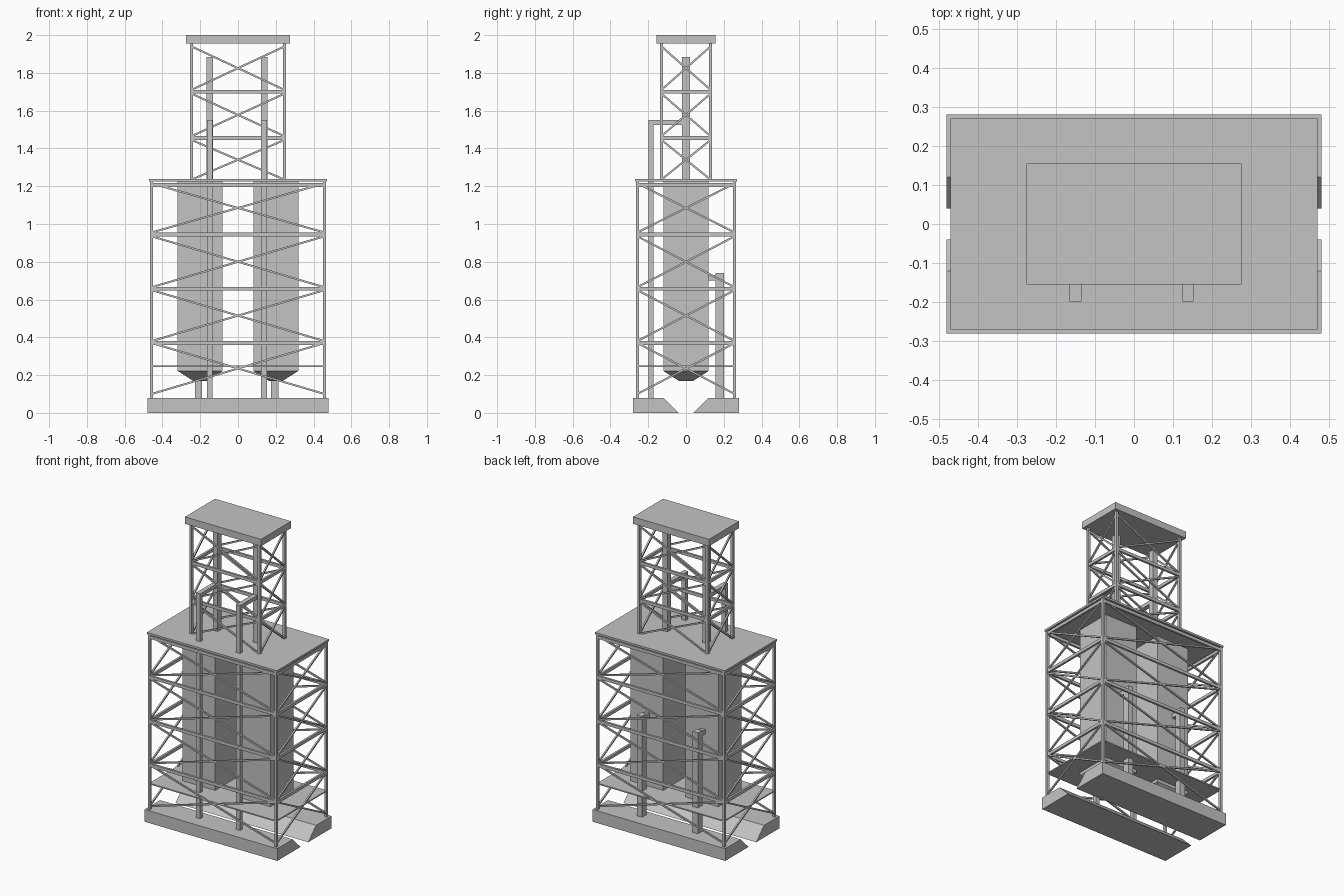
import bpy, bmesh
from mathutils import Vector

cube = bpy.data.objects.get("Cube")
if cube:
    bpy.data.objects.remove(cube, do_unlink=True)

steel = bpy.data.materials.new("grey steel")
GREY = (0.55, 0.55, 0.55, 1)
steel.diffuse_color = GREY
steel.use_nodes = True
steel.node_tree.nodes["Principled BSDF"].inputs["Base Color"].default_value = GREY


def finish(name, bm):
    bmesh.ops.recalc_face_normals(bm, faces=bm.faces)
    mesh = bpy.data.meshes.new(name)
    bm.to_mesh(mesh)
    bm.free()
    mesh.materials.append(steel)
    obj = bpy.data.objects.new(name, mesh)
    bpy.context.collection.objects.link(obj)
    return obj


def add_box(bm, lo, hi):
    lo, hi = Vector(lo), Vector(hi)
    verts = bmesh.ops.create_cube(bm, size=1)["verts"]
    for v in verts:
        v.co = (lo + hi) / 2 + v.co * (hi - lo)
    return verts


def box(name, lo, hi):
    bm = bmesh.new()
    add_box(bm, lo, hi)
    return finish(name, bm)


def add_bar(bm, a, b, width, height):
    """Square bar between two points."""
    a, b = Vector(a), Vector(b)
    d = b - a
    rot = d.to_track_quat('Y', 'Z')
    for v in bmesh.ops.create_cube(bm, size=1)["verts"]:
        v.co = (a + b) / 2 + rot @ Vector((v.co.x * width, v.co.y * d.length, v.co.z * height))


def lattice(name, hx, hy, post, bottom, top, bays, beams, brace):
    """Four corner posts, ring beams and crossed braces on every side."""
    corners = [(-hx, -hy), (hx, -hy), (hx, hy), (-hx, hy)]
    sides = list(zip(corners, corners[1:] + corners[:1]))
    bm = bmesh.new()
    for x, y in corners:
        add_box(bm, (x - post / 2, y - post / 2, bottom), (x + post / 2, y + post / 2, top))
    finish(name + "_posts", bm)
    bm = bmesh.new()
    for z in beams:
        for p, q in sides:
            add_bar(bm, (*p, z), (*q, z), 0.014, 0.02)
    finish(name + "_ring_beams", bm)
    bm = bmesh.new()
    for z0, z1 in bays:
        for p, q in sides:
            add_bar(bm, (*p, z0), (*q, z1), brace, brace)
            add_bar(bm, (*p, z1), (*q, z0), brace, brace)
    finish(name + "_cross_braces", bm)


# Sloped footings, front and back
for name, s in (("front_footing", -1), ("back_footing", 1)):
    bm = bmesh.new()
    profile = [(0.28, 0), (0.04, 0), (0.12, 0.08), (0.28, 0.08)]
    face = bm.faces.new([bm.verts.new((-0.48, s * y, z)) for y, z in profile])
    ext = bmesh.ops.extrude_face_region(bm, geom=[face])["geom"]
    bmesh.ops.translate(bm, vec=(0.96, 0, 0),
                        verts=[g for g in ext if isinstance(g, bmesh.types.BMVert)])
    finish(name, bm)

# Main frame with its decks
lattice("main_frame", 0.458, 0.258, 0.016, 0.08, 1.225,
        [(0.1, 0.37), (0.38, 0.65), (0.665, 0.935), (0.955, 1.215)],
        [0.37, 0.657, 0.945, 1.207], 0.01)
box("lower_deck", (-0.46, -0.26, 0.242), (0.46, 0.26, 0.25))
box("upper_deck", (-0.47, -0.27, 1.224), (0.47, 0.27, 1.237))

# Upper tower with its roof
lattice("tower_frame", 0.246, 0.13, 0.016, 1.237, 1.96,
        [(1.235, 1.445), (1.465, 1.69), (1.71, 1.94)], [1.455, 1.70], 0.01)
box("tower_roof", (-0.275, -0.155, 1.955), (0.275, 0.155, 2.0))

for side, s, stack_x in (("right", -1, -0.15), ("left", 1, 0.138)):
    # Silo with tapered hopper
    cx = 0.2 * s
    box(side + "_silo", (cx - 0.119, -0.12, 0.222), (cx + 0.119, 0.12, 1.225))
    bm = bmesh.new()
    verts = add_box(bm, (cx - 0.119, -0.12, 0.17), (cx + 0.119, 0.12, 0.222))
    for v in verts:
        if v.co.z < 0.2:
            v.co.x = cx + (v.co.x - cx) * 0.32
            v.co.y *= 0.32
    finish(side + "_hopper", bm)

    # Stack in the tower, fed by a tall front duct
    box(side + "_stack", (stack_x - 0.017, -0.02, 1.235), (stack_x + 0.017, 0.02, 1.885))
    box(side + "_front_duct", (stack_x - 0.015, -0.198, 0.08), (stack_x + 0.015, -0.172, 1.55))
    box(side + "_duct_elbow", (stack_x - 0.015, -0.175, 1.525), (stack_x + 0.015, 0, 1.55))

    # Back duct joined to the silo
    bx = 0.202 * s - 0.007
    box(side + "_back_duct", (bx - 0.019, 0.157, 0.08), (bx + 0.019, 0.202, 0.74))
    box(side + "_back_elbow", (bx - 0.015, 0.115, 0.702), (bx + 0.015, 0.16, 0.73))
